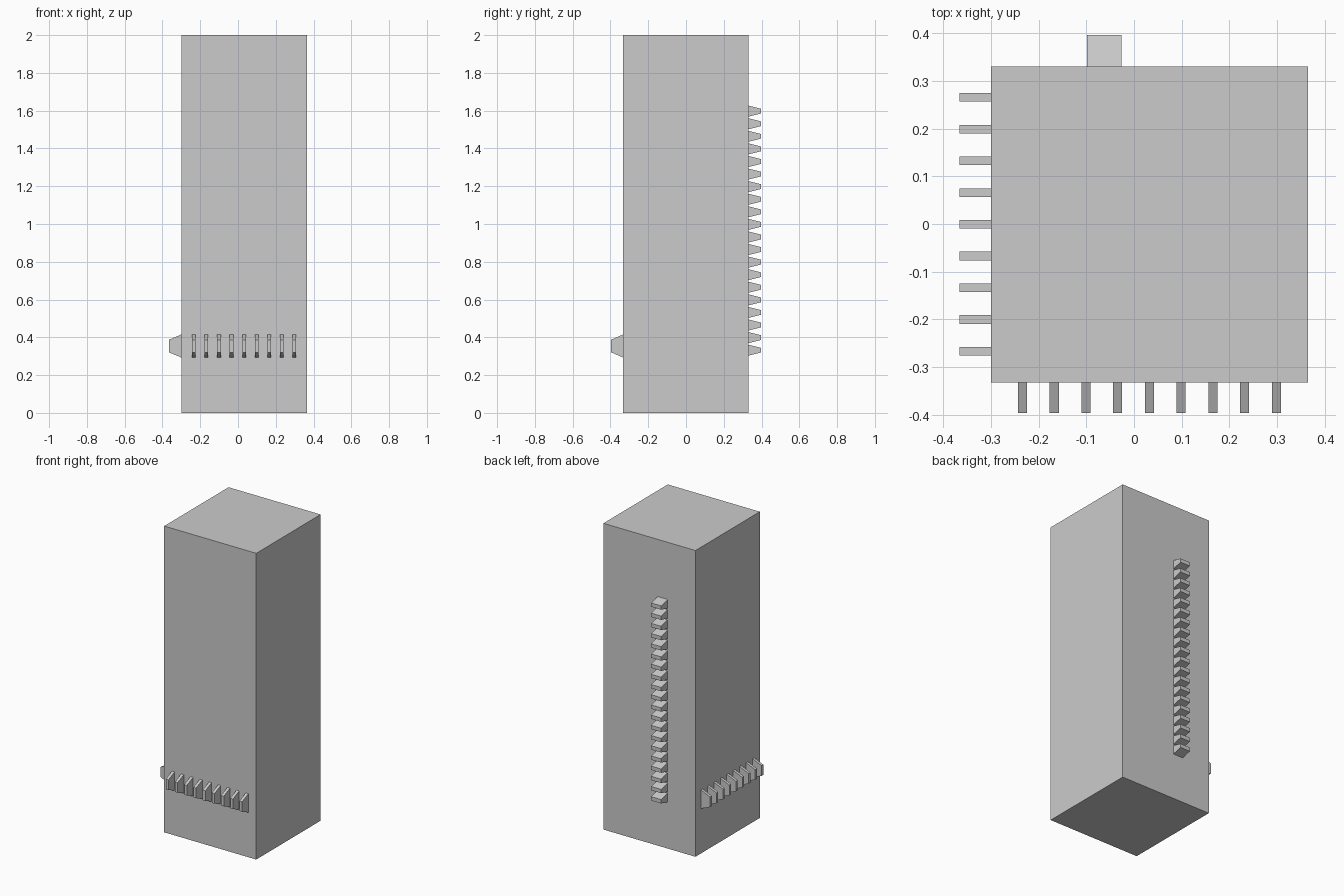
import bpy, bmesh
from mathutils import Matrix, Vector

cube = bpy.data.objects.get("Cube")
if cube:
    bpy.data.objects.remove(cube, do_unlink=True)

grey = bpy.data.materials.new("light_grey")
grey.use_nodes = True
colour = (0.6, 0.6, 0.6, 1)
grey.diffuse_color = colour
grey.node_tree.nodes["Principled BSDF"].inputs["Base Color"].default_value = colour

# Bounds of the block
LEFT, RIGHT, FRONT, BACK, TOP = -0.30, 0.365, -0.333, 0.331, 2.0
PITCH = 0.0666


def make_object(name, bm):
    bmesh.ops.recalc_face_normals(bm, faces=bm.faces[:])
    mesh = bpy.data.meshes.new(name)
    bm.to_mesh(mesh)
    bm.free()
    mesh.materials.append(grey)
    obj = bpy.data.objects.new(name, mesh)
    bpy.context.collection.objects.link(obj)
    return obj


def tooth_row(name, start, step, count, out, length, width, base, tip):
    """Row of pegs standing out along 'out', tapering in height only."""
    bm = bmesh.new()
    out = Vector(out)
    side = out.cross(Vector((0, 0, 1)))
    for i in range(count):
        origin = Vector(start) + Vector(step) * i
        profile = [(0, -base / 2), (length, -tip / 2), (length, tip / 2), (0, base / 2)]
        verts = [bm.verts.new(origin + out * d + Vector((0, 0, h)) - side * width / 2)
                 for d, h in profile]
        face = bm.faces.new(verts)
        extruded = bmesh.ops.extrude_face_region(bm, geom=[face], use_keep_orig=True)
        moved = [g for g in extruded["geom"] if isinstance(g, bmesh.types.BMVert)]
        bmesh.ops.translate(bm, verts=moved, vec=side * width)
    return make_object(name, bm)


# Tall block
bm = bmesh.new()
size = Matrix.Diagonal((RIGHT - LEFT, BACK - FRONT, TOP, 1))
centre = Matrix.Translation(((LEFT + RIGHT) / 2, (FRONT + BACK) / 2, TOP / 2))
bmesh.ops.create_cube(bm, size=1, matrix=centre @ size)
make_object("tower_block", bm)

# Horizontal rows on the front and right sides
tooth_row("front_teeth", (-0.234, FRONT, 0.354), (PITCH, 0, 0), 9,
          (0, -1, 0), 0.064, 0.019, 0.122, 0.066)
tooth_row("right_teeth", (LEFT, -0.267, 0.354), (0, PITCH, 0), 9,
          (-1, 0, 0), 0.066, 0.018, 0.122, 0.066)

# Vertical ladder of rungs on the back
tooth_row("back_rungs", (-0.0625, BACK, 0.332), (0, 0, PITCH), 20,
          (0, 1, 0), 0.066, 0.072, 0.058, 0.025)
